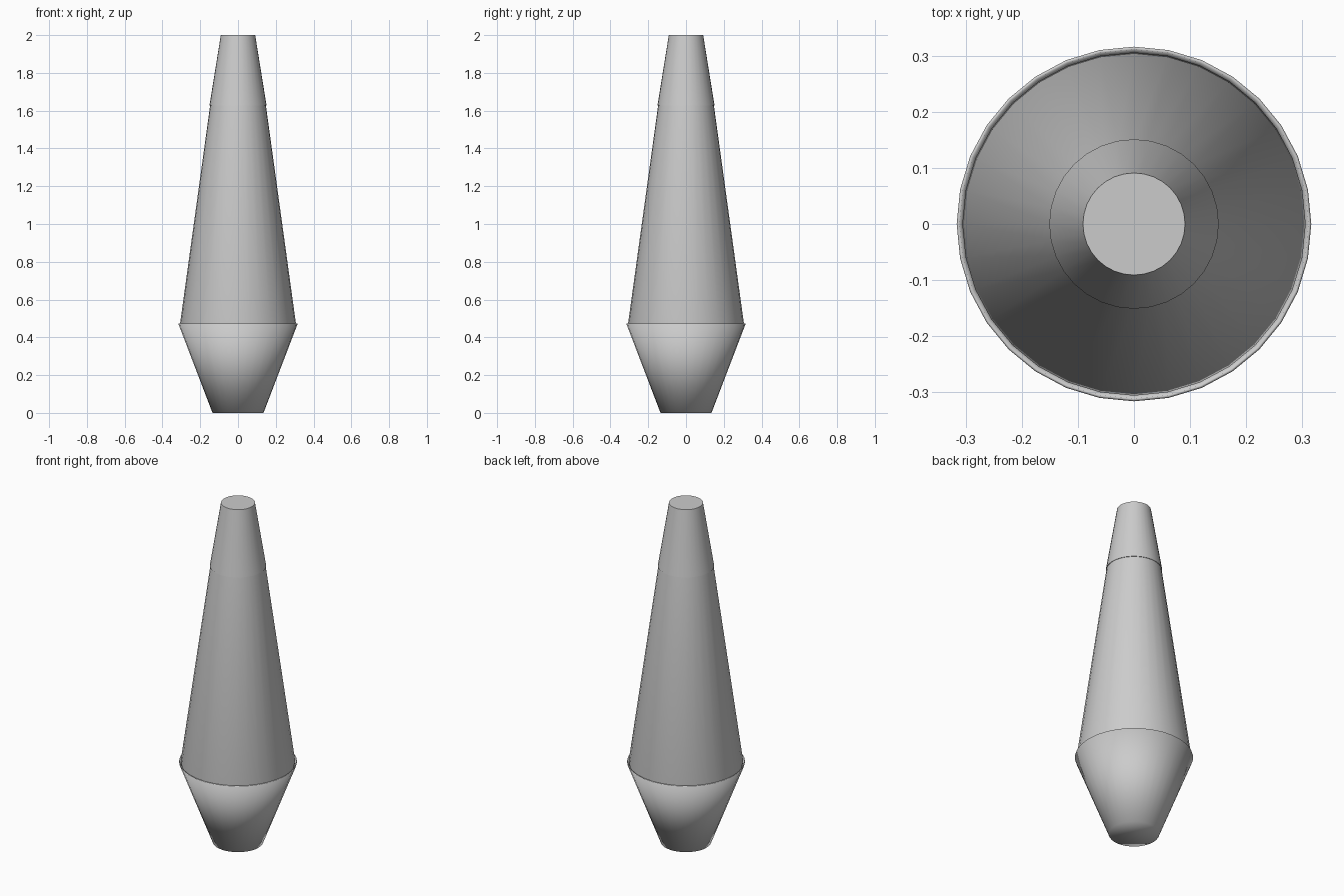
import bpy, math

if "Cube" in bpy.data.objects:
    bpy.data.objects.remove(bpy.data.objects["Cube"])

SIDES = 32


def lathe(name, profile, cap_start=False, cap_end=False, angle=None):
    """Spin a (radius, z) profile around the z axis."""
    verts = [(r * math.cos(2 * math.pi * i / SIDES), r * math.sin(2 * math.pi * i / SIDES), z)
             for r, z in profile for i in range(SIDES)]
    faces = []
    for k in range(len(profile) - 1):
        a, b = k * SIDES, (k + 1) * SIDES
        for i in range(SIDES):
            j = (i + 1) % SIDES
            faces.append((a + i, a + j, b + j, b + i))
    if cap_start:
        faces.append(tuple(reversed(range(SIDES))))
    if cap_end:
        last = (len(profile) - 1) * SIDES
        faces.append(tuple(range(last, last + SIDES)))
    mesh = bpy.data.meshes.new(name)
    mesh.from_pydata(verts, [], faces)
    obj = bpy.data.objects.new(name, mesh)
    bpy.context.collection.objects.link(obj)
    bpy.ops.object.select_all(action='DESELECT')
    obj.select_set(True)
    bpy.context.view_layer.objects.active = obj
    if angle is None:
        bpy.ops.object.shade_smooth()
    else:
        bpy.ops.object.shade_smooth_by_angle(angle=math.radians(angle))
    return obj


# Flared base cup with a thin rim, softly shaded around the foot
lathe("base", [(0.135, 0), (0.316, 0.472), (0.311, 0.474), (0.304, 0.45)], cap_start=True)

# Tapered glass bottle seated in the base
lathe("bottle", [(0.302, 0.45), (0.306, 0.478), (0.146, 1.64)],
      cap_start=True, cap_end=True, angle=30)

# Cap over the bottle neck
lathe("cap", [(0.144, 1.628), (0.151, 1.628), (0.091, 2.0)], cap_end=True, angle=30)
